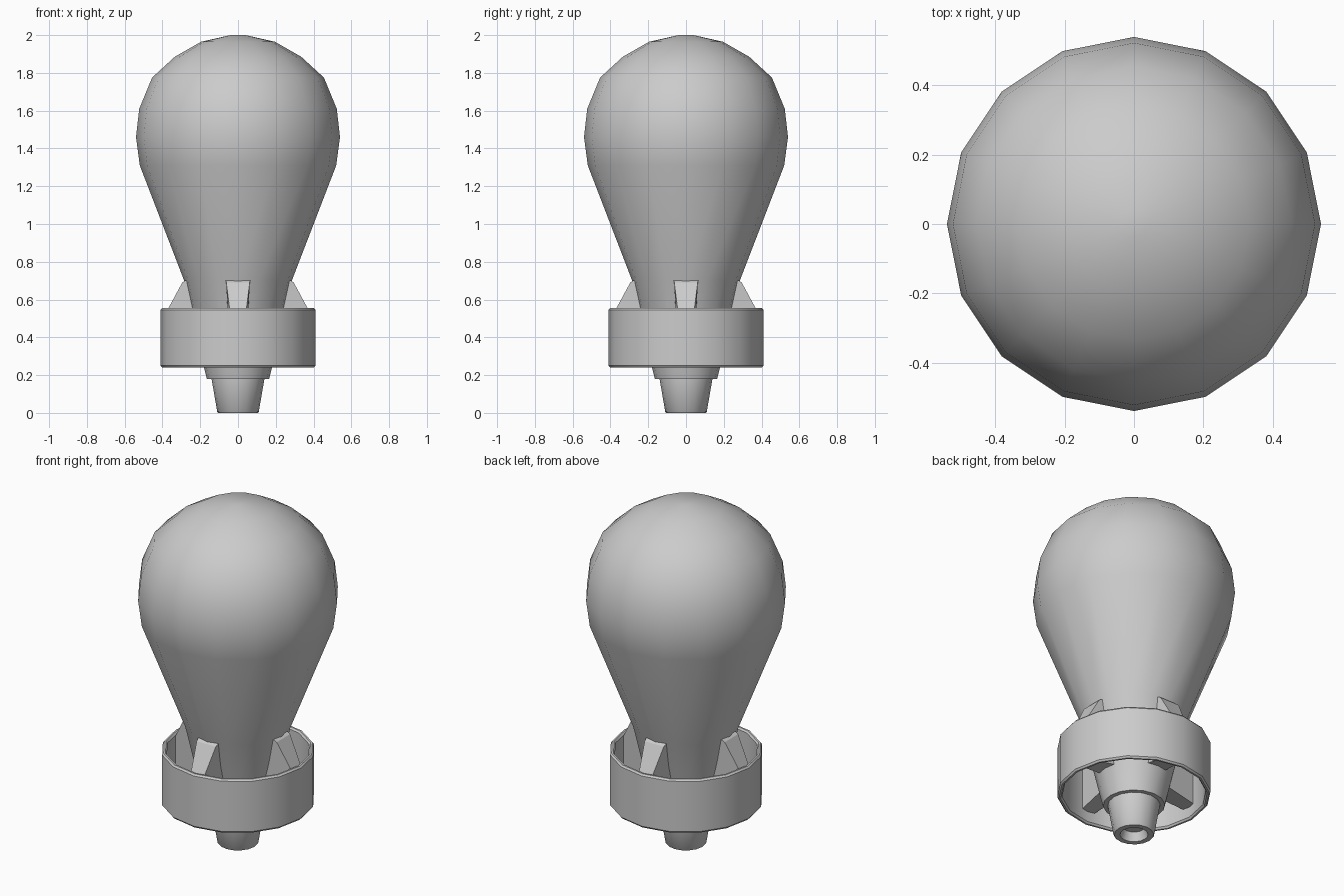
import bpy, bmesh, math

cube = bpy.data.objects.get("Cube")
if cube:
    bpy.data.objects.remove(cube, do_unlink=True)

SIDES = 16
metal = bpy.data.materials.new("grey metal")
metal.use_nodes = True
GREY = (0.6, 0.6, 0.6, 1)
metal.diffuse_color = GREY
metal.node_tree.nodes["Principled BSDF"].inputs["Base Color"].default_value = GREY


def finish(bm, name, angle):
    bmesh.ops.recalc_face_normals(bm, faces=bm.faces)
    mesh = bpy.data.meshes.new(name)
    bm.to_mesh(mesh)
    bm.free()
    mesh.materials.append(metal)
    obj = bpy.data.objects.new(name, mesh)
    bpy.context.collection.objects.link(obj)
    bpy.ops.object.select_all(action="DESELECT")
    obj.select_set(True)
    bpy.context.view_layer.objects.active = obj
    bpy.ops.object.shade_smooth_by_angle(angle=math.radians(angle))
    return obj


def lathe(name, profile, closed=False, angle=35):
    """Turn (radius, height) points around z."""
    bm = bmesh.new()
    rings = []
    for r, z in profile:
        if r == 0:
            rings.append([bm.verts.new((0, 0, z))] * SIDES)
        else:
            turns = [math.tau * i / SIDES for i in range(SIDES)]
            rings.append([bm.verts.new((r * math.cos(a), r * math.sin(a), z)) for a in turns])
    pairs = list(zip(rings, rings[1:]))
    if closed:
        pairs.append((rings[-1], rings[0]))
    for low, high in pairs:
        for i in range(SIDES):
            j = (i + 1) % SIDES
            corners = dict.fromkeys((low[i], low[j], high[j], high[i]))
            bm.faces.new(list(corners))
    return finish(bm, name, angle)


# Round nose running into a tapered tail
lathe("bomb_body", [(0, 0.18), (0.165, 0.18), (0.18, 0.24), (0.285, 0.70),
                    (0.52, 1.31), (0.54, 1.46), (0.523, 1.61), (0.455, 1.775),
                    (0.335, 1.885), (0.195, 1.965), (0.04, 2.0), (0, 2.0)])

# Hollow tail nozzle
lathe("tail_nozzle", [(0.14, 0.19), (0.14, 0.18), (0.11, 0.006), (0.105, 0),
                      (0.075, 0), (0.06, 0.05), (0, 0.05)])

# Ring around the tail with softened rims
lathe("tail_ring", [(0.402, 0.24), (0.41, 0.25), (0.41, 0.545), (0.402, 0.555),
                    (0.392, 0.555), (0.384, 0.545), (0.384, 0.25), (0.392, 0.24)],
      closed=True)

# Four tapered fins joining the body to the ring
for k, side in enumerate(("left", "back", "right", "front")):
    bm = bmesh.new()
    outline = [(0.15, 0.34, 0.065), (0.39, 0.31, 0.04), (0.39, 0.515, 0.04),
               (0.295, 0.69, 0.062), (0.28, 0.70, 0.065), (0.15, 0.70, 0.065)]
    near, far = ([bm.verts.new((r, s * w, z)) for r, z, w in outline] for s in (-1, 1))
    bm.faces.new(near)
    bm.faces.new(far)
    for i in range(len(outline)):
        j = (i + 1) % len(outline)
        bm.faces.new((near[i], near[j], far[j], far[i]))
    fin = finish(bm, side + "_fin", 20)
    fin.rotation_euler.z = k * math.pi / 2
